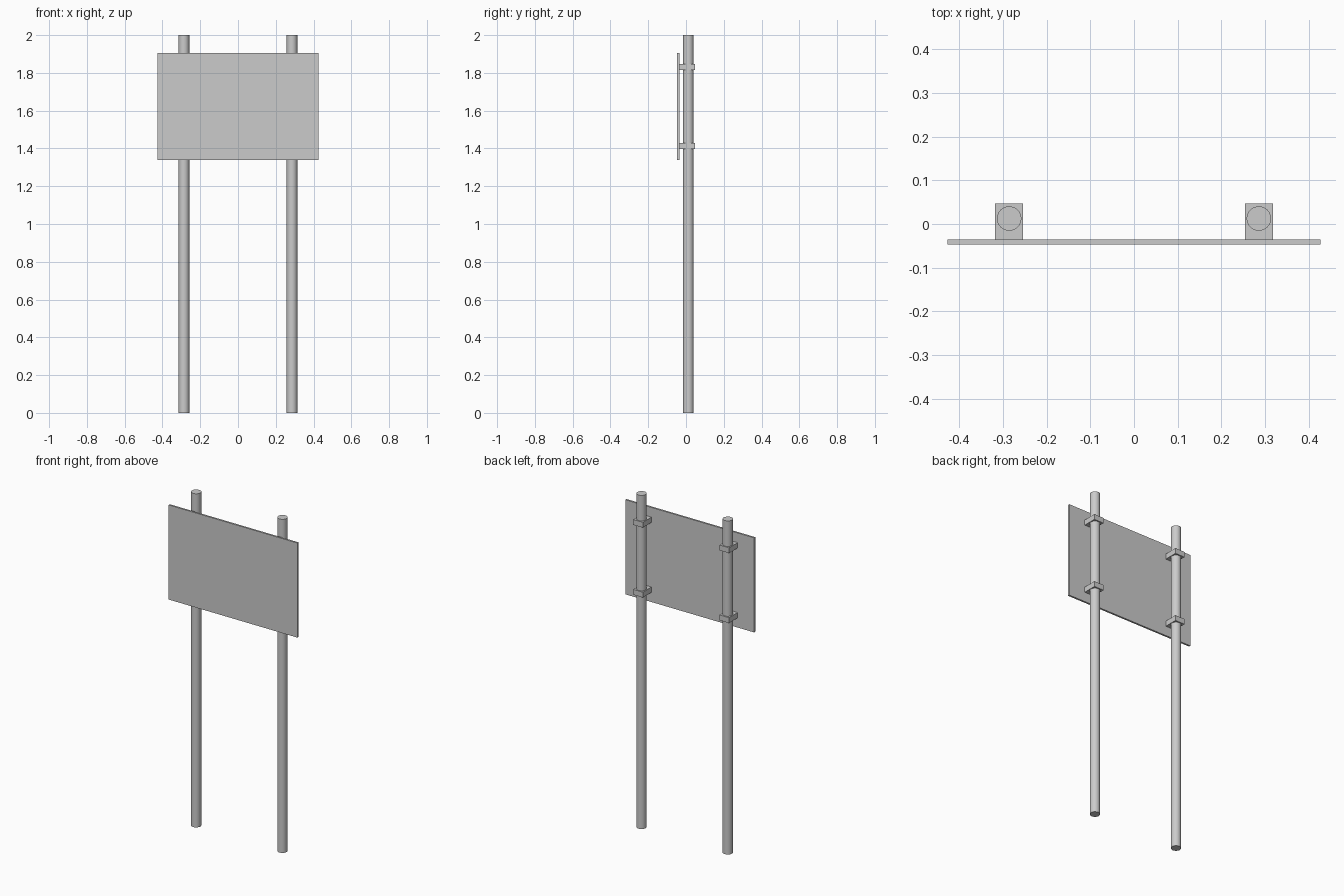
import bpy, math

if "Cube" in bpy.data.objects:
    bpy.data.objects.remove(bpy.data.objects["Cube"])

def box(name, x, y, z):
    # x, y, z are (min, max) ranges
    bpy.ops.mesh.primitive_cube_add(size=1, location=[(a + b) / 2 for a, b in (x, y, z)])
    o = bpy.context.object
    o.name = name
    o.scale = [b - a for a, b in (x, y, z)]
    bpy.ops.object.transform_apply(location=False, rotation=False, scale=True)
    return o

# Sign panel
box("sign_panel", (-0.427, 0.427), (-0.0465, -0.0355), (1.338, 1.905))

POST_X, POST_Y, POST_R = 0.286, 0.0125, 0.028
for side, s in (("left", -1), ("right", 1)):
    x = s * POST_X
    # Round post
    bpy.ops.mesh.primitive_cylinder_add(vertices=32, radius=POST_R, depth=2,
                                        location=(x, POST_Y, 1))
    bpy.context.object.name = f"{side}_post"
    bpy.ops.object.shade_smooth_by_angle(angle=math.radians(30))
    # Clamps joining the post to the back of the panel
    for level, z in (("lower", 1.412), ("upper", 1.831)):
        box(f"{side}_{level}_clamp", (x - 0.032, x + 0.032),
            (-0.0355, 0.0465), (z - 0.016, z + 0.016))
